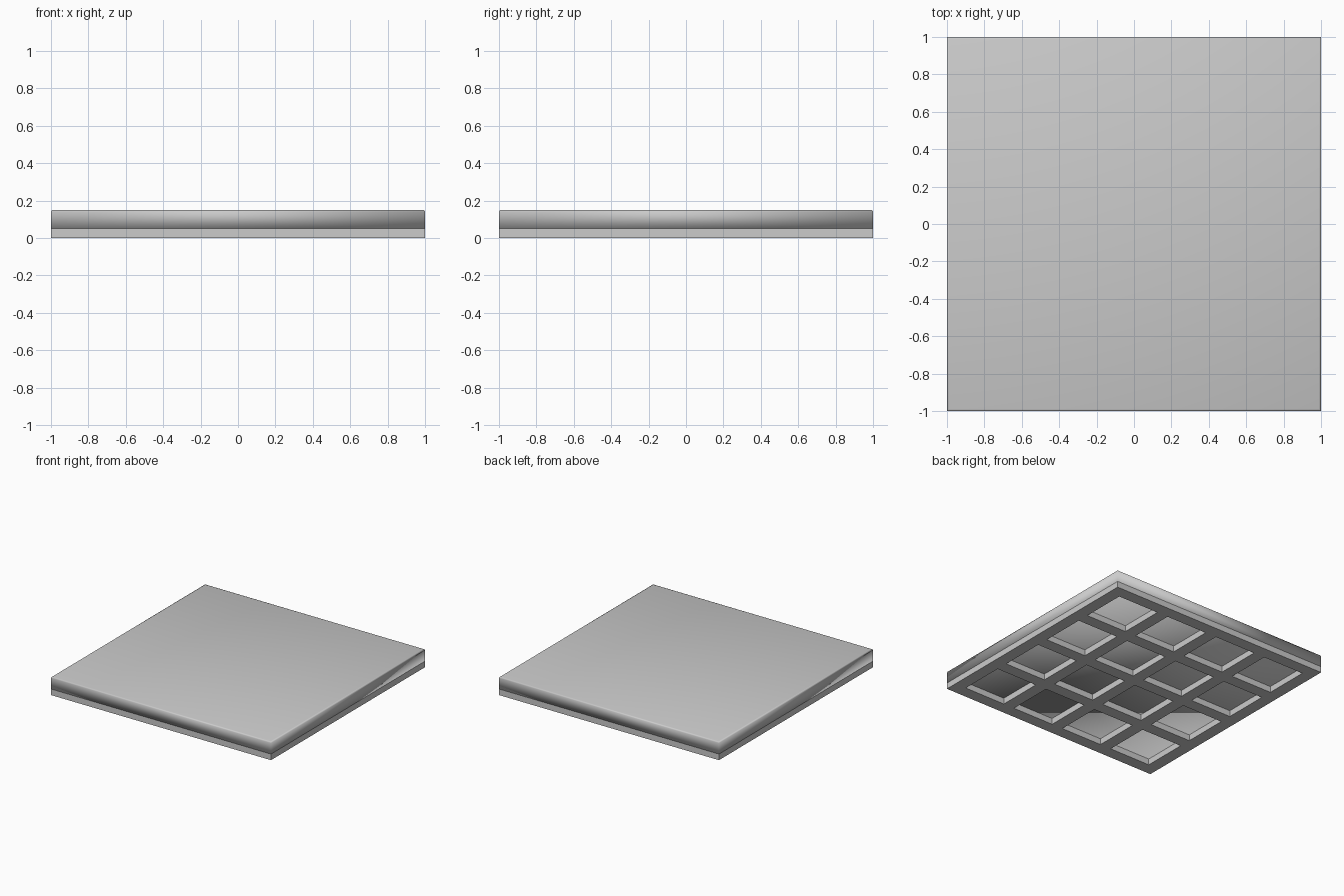
import bpy
import bmesh

cube = bpy.data.objects.get("Cube")
if cube:
    bpy.data.objects.remove(cube, do_unlink=True)

grey = bpy.data.materials.new("light_grey")
grey.use_nodes = True
colour = (0.6, 0.6, 0.6, 1)
grey.diffuse_color = colour
grey.node_tree.nodes["Principled BSDF"].inputs["Base Color"].default_value = colour


def make_object(name, bm):
    bmesh.ops.recalc_face_normals(bm, faces=bm.faces)
    mesh = bpy.data.meshes.new(name)
    bm.to_mesh(mesh)
    bm.free()
    mesh.materials.append(grey)
    obj = bpy.data.objects.new(name, mesh)
    bpy.context.collection.objects.link(obj)
    bpy.ops.object.select_all(action='DESELECT')
    obj.select_set(True)
    bpy.context.view_layer.objects.active = obj
    return obj


SEAM, TOP = 0.05, 0.15

# Upper slab with softened top rim
bm = bmesh.new()
bmesh.ops.create_cube(bm, size=1)
for v in bm.verts:
    v.co = (v.co.x * 2, v.co.y * 2, TOP if v.co.z > 0 else SEAM)
rim = [e for e in bm.edges if all(v.co.z > 0.1 for v in e.verts)]
bmesh.ops.bevel(bm, geom=rim, offset=0.01, segments=2, profile=0.5, affect='EDGES')
make_object("top_slab", bm)
bpy.ops.object.shade_smooth()

# Lower frame: four by four open pockets between crossing ribs
RIB, COUNT = 0.1, 4
pocket = (2 - RIB * (COUNT + 1)) / COUNT
lines = [-1]
for i in range(COUNT):
    lines += [lines[-1] + RIB, lines[-1] + RIB + pocket]
lines.append(1)

bm = bmesh.new()
verts = [[bm.verts.new((x, y, 0)) for y in lines] for x in lines]
cells = len(lines) - 1
for i in range(cells):
    for j in range(cells):
        if not (i % 2 and j % 2):
            bm.faces.new((verts[i][j], verts[i + 1][j], verts[i + 1][j + 1], verts[i][j + 1]))
bmesh.ops.delete(bm, geom=[v for v in bm.verts if not v.link_faces], context='VERTS')
ext = bmesh.ops.extrude_face_region(bm, geom=bm.faces[:], use_keep_orig=True)
for item in ext["geom"]:
    if isinstance(item, bmesh.types.BMVert):
        item.co.z = SEAM
make_object("rib_frame", bm)
bpy.ops.object.shade_smooth_by_angle()
